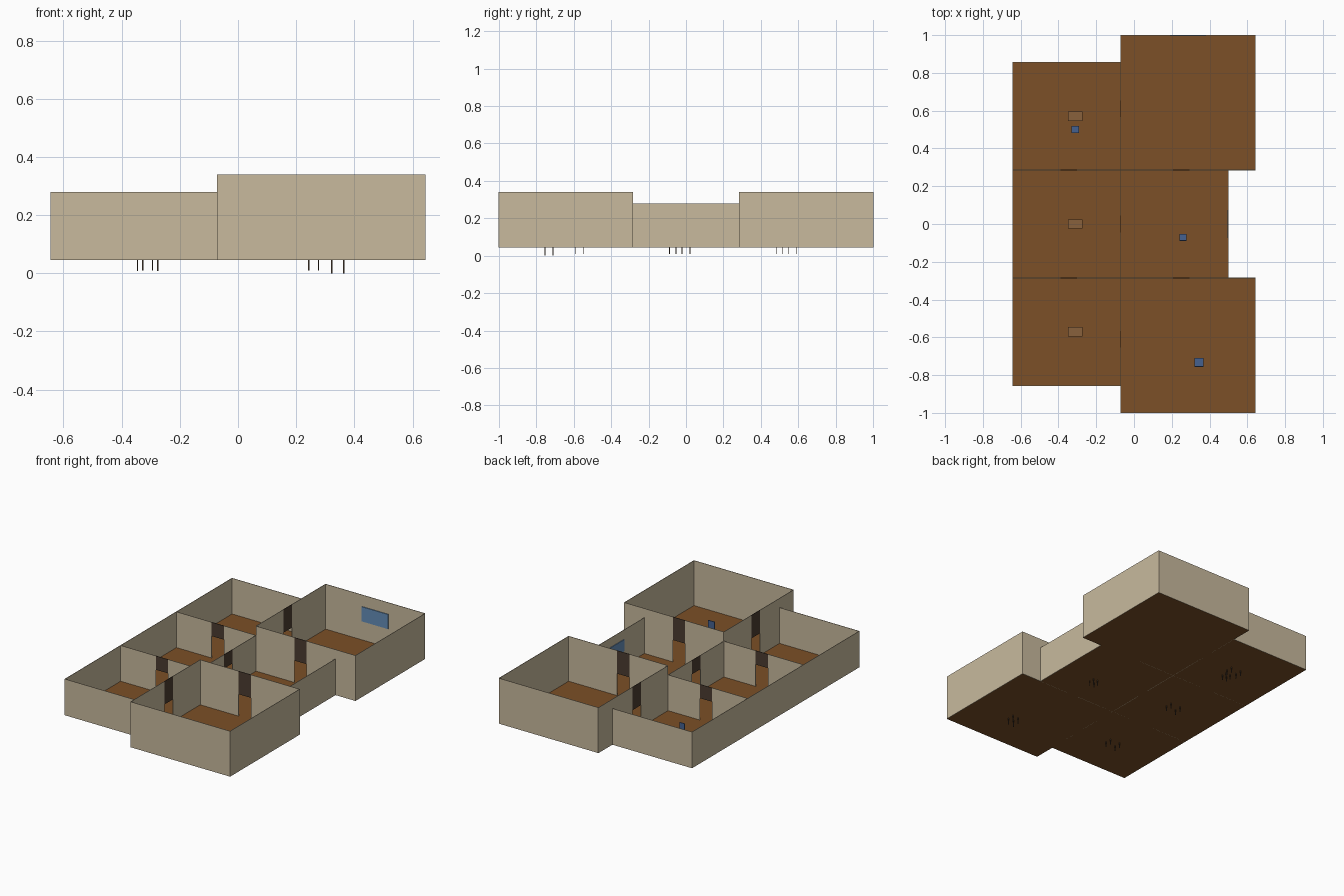
import bpy

if "Cube" in bpy.data.objects:
    bpy.data.objects.remove(bpy.data.objects["Cube"])

FLOOR = 0.045          # underside of floor and walls
LOW, HIGH = 0.28, 0.34  # wall tops of small and large rooms
DOOR_TOP, DOOR_W = 0.19, 0.088
T = 0.003              # wall thickness


def material(name, rgb):
    m = bpy.data.materials.new(name)
    m.diffuse_color = (*rgb, 1)
    m.use_nodes = True
    m.node_tree.nodes["Principled BSDF"].inputs["Base Color"].default_value = m.diffuse_color
    return m


WALL = material("plaster", (0.58, 0.49, 0.34))
WOOD = material("floor_wood", (0.2, 0.08, 0.02))
DARK = material("dark_wood", (0.07, 0.045, 0.03))
TABLE = material("table_wood", (0.25, 0.12, 0.045))
BLUE = material("blue_fabric", (0.06, 0.12, 0.28))
GLASS = material("glass", (0.13, 0.27, 0.48))


def mesh_of_boxes(name, boxes, mat):
    """One object from (x0, x1, y0, y1, z0, z1) boxes."""
    verts, faces = [], []
    quads = [(0, 1, 3, 2), (4, 6, 7, 5), (0, 4, 5, 1),
             (2, 3, 7, 6), (0, 2, 6, 4), (1, 5, 7, 3)]
    for b in boxes:
        n = len(verts)
        verts += [(x, y, z) for x in b[0:2] for y in b[2:4] for z in b[4:6]]
        faces += [tuple(n + i for i in q) for q in quads]
    me = bpy.data.meshes.new(name)
    me.from_pydata(verts, [], faces)
    me.materials.append(mat)
    ob = bpy.data.objects.new(name, me)
    bpy.context.collection.objects.link(ob)
    return ob


def wall(name, axis, at, a, b, top, door=None):
    """Wall running along an axis, optionally split by a doorway with a lintel."""
    def box(s, e, z0, z1):
        if axis == "x":
            return (s, e, at - T / 2, at + T / 2, z0, z1)
        return (at - T / 2, at + T / 2, s, e, z0, z1)
    if door is None:
        mesh_of_boxes(name, [box(a, b, FLOOR, top)], WALL)
        return
    l, r = door - DOOR_W / 2, door + DOOR_W / 2
    mesh_of_boxes(name, [box(a, l, FLOOR, top), box(r, b, FLOOR, top)], WALL)
    mesh_of_boxes(name + "_lintel", [box(l, r, DOOR_TOP, top)], DARK)


def legs(name, x, y, dx, dy, z0, z1, r):
    mesh_of_boxes(name, [(x + i * dx - r, x + i * dx + r, y + j * dy - r, y + j * dy + r, z0, z1)
                         for i in (-1, 1) for j in (-1, 1)], DARK)


def chair(name, x, y, s, z0):
    h = 0.019 * s
    seat = z0 + 0.045 * s
    legs(name + "_legs", x, y, h * 0.87, h * 0.9, z0, seat, 0.002 * s)
    mesh_of_boxes(name + "_seat", [(x - h, x + h, y - h, y + h, seat, seat + 0.005 * s)], BLUE)
    mesh_of_boxes(name + "_back", [(x - h, x + h, y - h, y - h + 0.004 * s,
                                    seat + 0.005 * s, seat + 0.052 * s)], BLUE)


def table(name, x, y):
    legs(name + "_legs", x, y, 0.035, 0.021, 0.008, 0.06, 0.002)
    mesh_of_boxes(name + "_top", [(x - 0.039, x + 0.039, y - 0.025, y + 0.025, 0.06, 0.066)], TABLE)


# Room edges
L, M, R1, R2 = -0.643, -0.071, 0.5, 0.643
Y1, Y2, Y3 = 0.286, 0.857, 1.0

# Floors, one per room
for name, x0, x1, y0, y1 in [
        ("floor_left_front", L, M, -Y2, -Y1), ("floor_left_middle", L, M, -Y1, Y1),
        ("floor_left_back", L, M, Y1, Y2), ("floor_right_middle", M, R1, -Y1, Y1),
        ("floor_right_front", M, R2, -Y3, -Y1), ("floor_right_back", M, R2, Y1, Y3)]:
    mesh_of_boxes(name, [(x0, x1, y0, y1, FLOOR, FLOOR + 0.003)], WOOD)

# Outer walls without doors
wall("left_wall", "y", L, -Y2, Y2, LOW)
wall("right_middle_wall", "y", R1, -Y1, Y1, LOW)

# Walls mirrored front and back, with doorways on the inner ones
for side, s in (("front", -1), ("back", 1)):
    wall("left_end_wall_" + side, "x", s * Y2, L, M, LOW)
    wall("right_end_wall_" + side, "x", s * Y3, M, R2, HIGH)
    wall("right_wall_" + side, "y", R2, *sorted((s * Y1, s * Y3)), HIGH)
    wall("left_partition_" + side, "x", s * Y1, L, M, LOW, -0.345)
    wall("right_partition_" + side, "x", s * Y1, M, R2, HIGH, 0.25)
    wall("centre_partition_" + side, "y", M, *sorted((s * Y1, s * Y3)), HIGH, s * 0.61)
wall("centre_partition_middle", "y", M, -Y1, Y1, LOW, 0.0)

# Window panes on the inside of two outer walls
mesh_of_boxes("window_back", [(0.19, 0.38, Y3 - 0.006, Y3 - 0.001, 0.17, 0.265)], GLASS)
mesh_of_boxes("window_middle", [(R1 - 0.006, R1 - 0.001, -0.075, 0.075, 0.145, 0.22)], GLASS)

# Furniture, legs reaching below the floor
for room, y in (("front", -0.571), ("middle", 0.0), ("back", 0.571)):
    table("table_" + room, -0.311, y)
chair("chair_left_back", -0.311, 0.5, 1.0, 0.01)
chair("chair_right_middle", 0.26, -0.071, 1.0, 0.01)
chair("chair_right_front", 0.343, -0.732, 1.25, 0.0)
